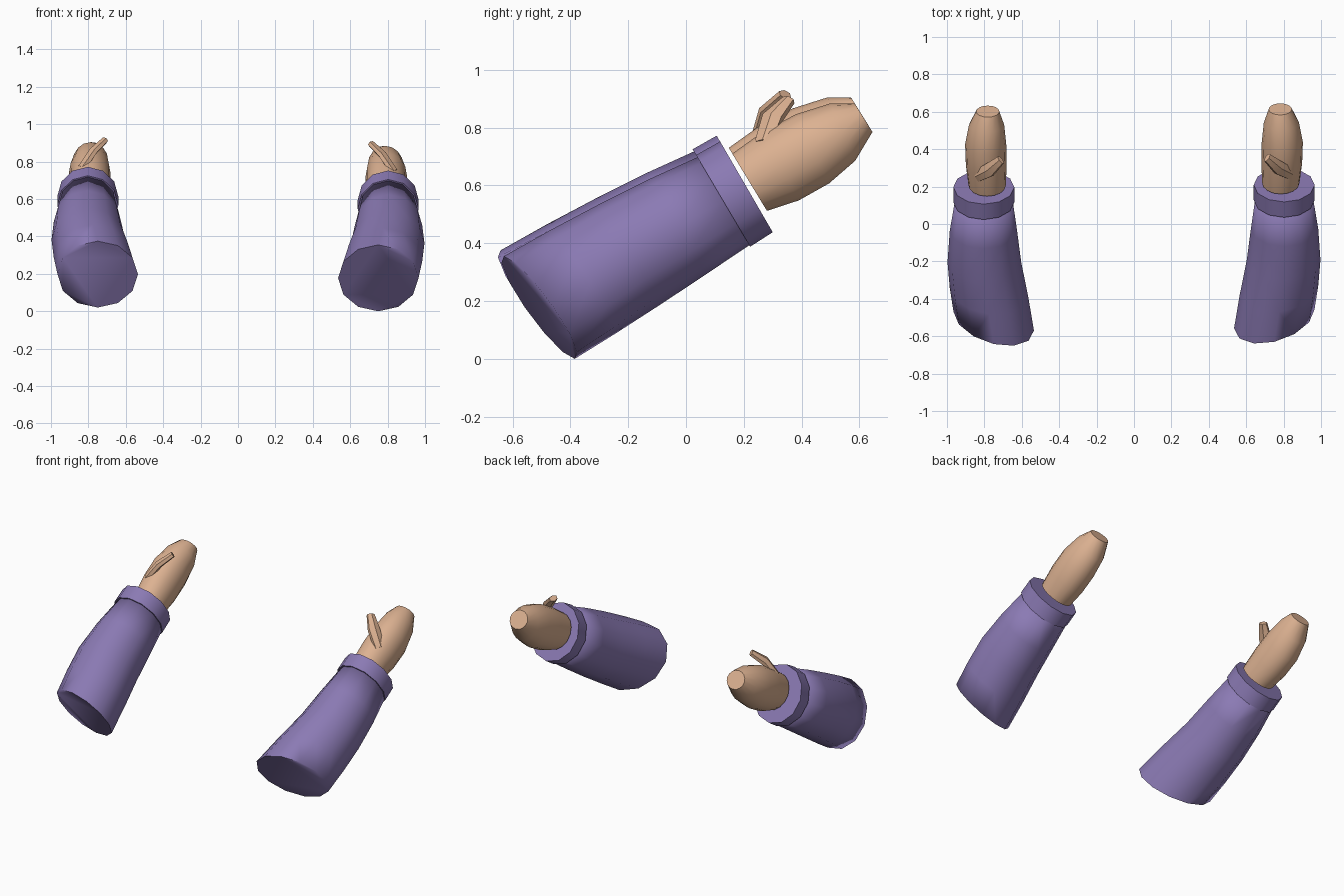
import bpy, bmesh, math
from mathutils import Vector

if "Cube" in bpy.data.objects:
    bpy.data.objects.remove(bpy.data.objects["Cube"])


def material(name, color):
    m = bpy.data.materials.new(name)
    m.diffuse_color = (*color, 1)
    m.use_nodes = True
    m.node_tree.nodes["Principled BSDF"].inputs["Base Color"].default_value = m.diffuse_color
    return m


PURPLE = material("purple cloth", (0.258, 0.195, 0.456))
SKIN = material("skin", (0.723, 0.445, 0.287))


def ring(cx, hw, top, bottom, sides=12, skew=0.0):
    """Ellipse spanning top and bottom (y, z) points, hw wide to each side."""
    t, b = Vector(top), Vector(bottom)
    c, u = (t + b) / 2, (t - b) / 2
    pts = []
    for i in range(sides):
        a = 2 * math.pi * i / sides
        p = c + u * math.sin(a)
        pts.append(Vector((cx + hw * math.cos(a), p.x + skew * math.cos(a), p.y)))
    return pts


def loft(name, rings, mat, side, offset, angle):
    """Skin the rings, close both ends, and place on one side of the body."""
    bm = bmesh.new()
    rows = [[bm.verts.new((side * p.x, p.y + offset[0], p.z + offset[1])) for p in r]
            for r in rings]
    n = len(rows[0])
    for a, b in zip(rows, rows[1:]):
        for i in range(n):
            j = (i + 1) % n
            bm.faces.new((a[i], a[j], b[j], b[i]))
    bm.faces.new(rows[0])
    bm.faces.new(rows[-1])
    bmesh.ops.recalc_face_normals(bm, faces=bm.faces)
    me = bpy.data.meshes.new(name)
    bm.to_mesh(me)
    bm.free()
    me.materials.append(mat)
    ob = bpy.data.objects.new(name, me)
    bpy.context.collection.objects.link(ob)
    bpy.ops.object.select_all(action='DESELECT')
    ob.select_set(True)
    bpy.context.view_layer.objects.active = ob
    bpy.ops.object.shade_smooth_by_angle(angle=math.radians(angle))


# Sleeve: slanted elbow end, bulging middle, narrow wrist
sleeve = [
    ring(0.75, 0.215, (-0.63, 0.355), (-0.385, 0.0), skew=0.05),
    ring(0.775, 0.21, (-0.47, 0.445), (-0.24, 0.09), skew=0.025),
    ring(0.80, 0.197, (-0.30, 0.535), (-0.085, 0.19)),
    ring(0.805, 0.18, (-0.12, 0.625), (0.07, 0.293)),
    ring(0.803, 0.155, (0.045, 0.70), (0.222, 0.395)),
]

# Cuff: short band round the wrist
cuff = [
    ring(0.803, 0.163, (0.035, 0.705), (0.222, 0.388)),
    ring(0.803, 0.163, (0.118, 0.752), (0.30, 0.438)),
]

# Hand: mitten shape with a flat tip
hand = [
    ring(0.785, 0.10, (0.16, 0.71), (0.28, 0.512), 16),
    ring(0.79, 0.109, (0.265, 0.785), (0.39, 0.548), 16),
    ring(0.793, 0.110, (0.38, 0.846), (0.495, 0.607), 16),
    ring(0.788, 0.094, (0.50, 0.884), (0.585, 0.685), 16),
    ring(0.782, 0.062, (0.583, 0.884), (0.645, 0.785), 16),
]


# Thumb: bent six-sided finger rising from the palm and leaning inward
def thumb_ring(center, direction, width, thick):
    d = Vector(direction).normalized()
    u = Vector((0.35, 1, 0)).cross(d).normalized()
    v = d.cross(u)
    return [Vector(center) + u * thick * math.cos(a) + v * width * math.sin(a)
            for a in (i * math.pi / 3 for i in range(6))]


thumb = [
    thumb_ring((0.835, 0.27, 0.745), (-0.6, 0.2, 0.8), 0.036, 0.022),
    thumb_ring((0.775, 0.30, 0.835), (-0.6, 0.4, 0.7), 0.042, 0.022),
    thumb_ring((0.712, 0.355, 0.895), (-0.6, 0.5, 0.5), 0.026, 0.018),
]

# Both arms: the left one sits slightly higher and further forward
for label, side, offset in (("right", 1, (0, 0)), ("left", -1, (-0.012, 0.02))):
    loft(label + "_sleeve", sleeve, PURPLE, side, offset, 85)
    loft(label + "_cuff", cuff, PURPLE, side, offset, 35)
    loft(label + "_hand", hand, SKIN, side, offset, 40)
    loft(label + "_thumb", thumb, SKIN, side, offset, 30)
